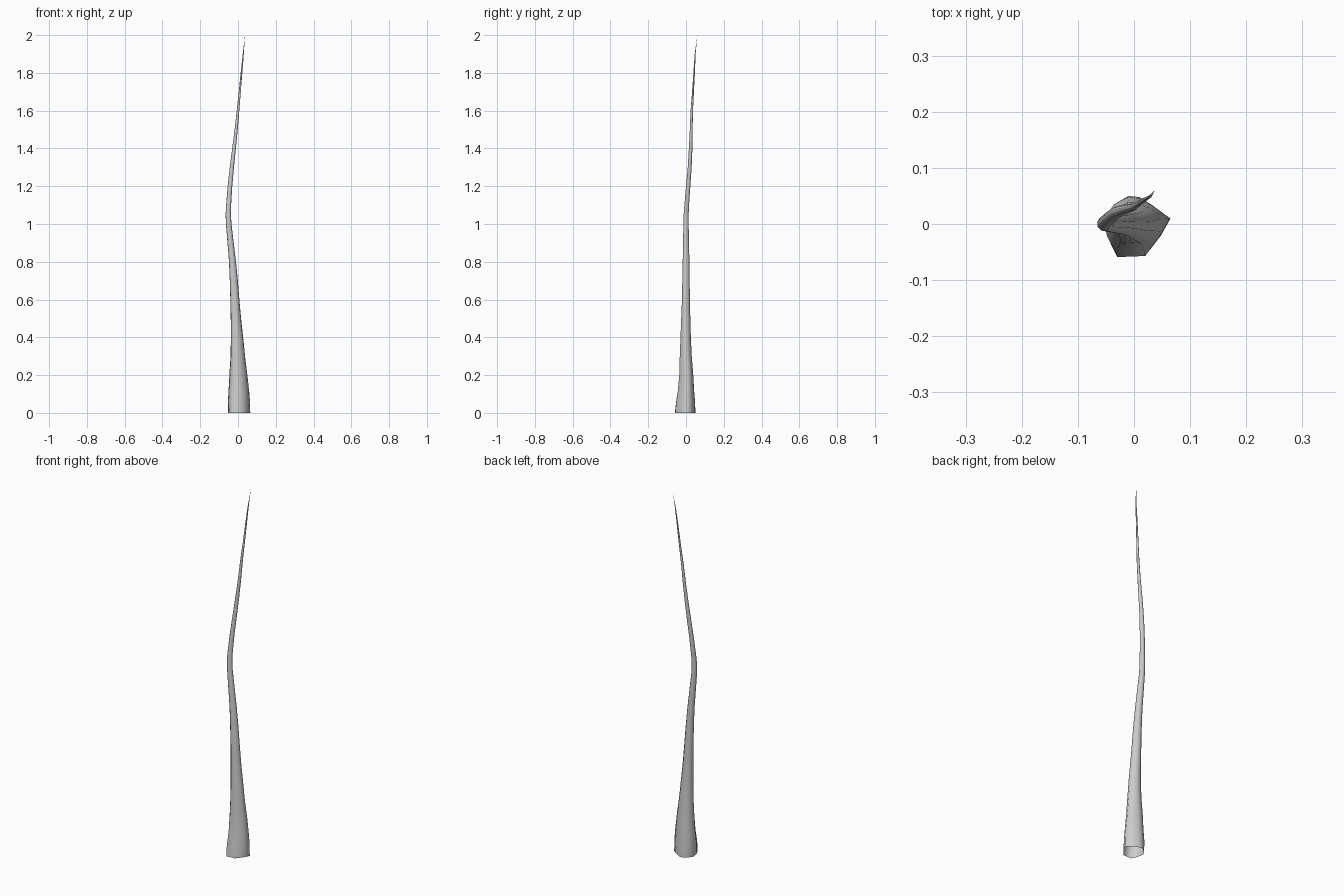
import bpy, bmesh, math

# Stem stations: z, x min, x max, y min, y max
STATIONS = [
    (0.00, -0.052, 0.065, -0.059, 0.050),
    (0.06, -0.054, 0.064, -0.053, 0.048),
    (0.12, -0.050, 0.059, -0.044, 0.043),
    (0.20, -0.046, 0.050, -0.037, 0.039),
    (0.30, -0.040, 0.038, -0.034, 0.031),
    (0.40, -0.038, 0.028, -0.030, 0.026),
    (0.50, -0.039, 0.017, -0.026, 0.023),
    (0.60, -0.041, 0.008, -0.022, 0.021),
    (0.70, -0.044, 0.000, -0.020, 0.019),
    (0.80, -0.048, -0.010, -0.018, 0.018),
    (0.90, -0.056, -0.022, -0.016, 0.016),
    (1.00, -0.064, -0.034, -0.014, 0.014),
    (1.05, -0.066, -0.037, -0.013, 0.014),
    (1.10, -0.063, -0.036, -0.009, 0.016),
    (1.20, -0.055, -0.030, 0.000, 0.023),
    (1.30, -0.044, -0.021, 0.009, 0.030),
    (1.40, -0.031, -0.011, 0.015, 0.034),
    (1.50, -0.018, -0.001, 0.020, 0.035),
    (1.60, -0.007, 0.007, 0.024, 0.037),
    (1.70, 0.004, 0.015, 0.032, 0.042),
    (1.80, 0.014, 0.023, 0.039, 0.047),
    (1.90, 0.025, 0.031, 0.046, 0.051),
]
TIP = (0.037, 0.060, 2.0)

# Irregular, lobed outline at the root flare
BASE = [(0.065, 0.010), (0.032, 0.034), (0.010, 0.048), (-0.010, 0.050),
        (-0.034, 0.036), (-0.052, 0.008), (-0.046, -0.025), (-0.030, -0.058),
        (0.020, -0.056), (0.048, -0.020)]
SIDES = len(BASE)


def ring(z, x0, x1, y0, y1):
    """Cross-section that turns from the lobed root to a round stem."""
    cx, cy, rx, ry = (x0 + x1) / 2, (y0 + y1) / 2, (x1 - x0) / 2, (y1 - y0) / 2
    blend = max(0.0, 1 - z / 0.6)
    pts = []
    for bx, by in BASE:
        ux, uy = (bx - 0.0065) / 0.0585, (by + 0.004) / 0.054
        a = math.atan2(uy, ux)
        u = blend * ux + (1 - blend) * math.cos(a)
        v = blend * uy + (1 - blend) * math.sin(a)
        pts.append((cx + rx * u, cy + ry * v, z))
    return pts


# Loft the stem, open at the foot, closing to a point
bm = bmesh.new()
rings = [[bm.verts.new(p) for p in ring(*s)] for s in STATIONS]
for low, high in zip(rings, rings[1:]):
    for i in range(SIDES):
        j = (i + 1) % SIDES
        bm.faces.new((low[i], low[j], high[j], high[i]))
tip = bm.verts.new(TIP)
for i in range(SIDES):
    bm.faces.new((rings[-1][i], rings[-1][(i + 1) % SIDES], tip))
for f in bm.faces:
    f.smooth = True

mesh = bpy.data.meshes.new("stem")
bm.to_mesh(mesh)
bm.free()
stem = bpy.data.objects.new("stem", mesh)
bpy.context.collection.objects.link(stem)
